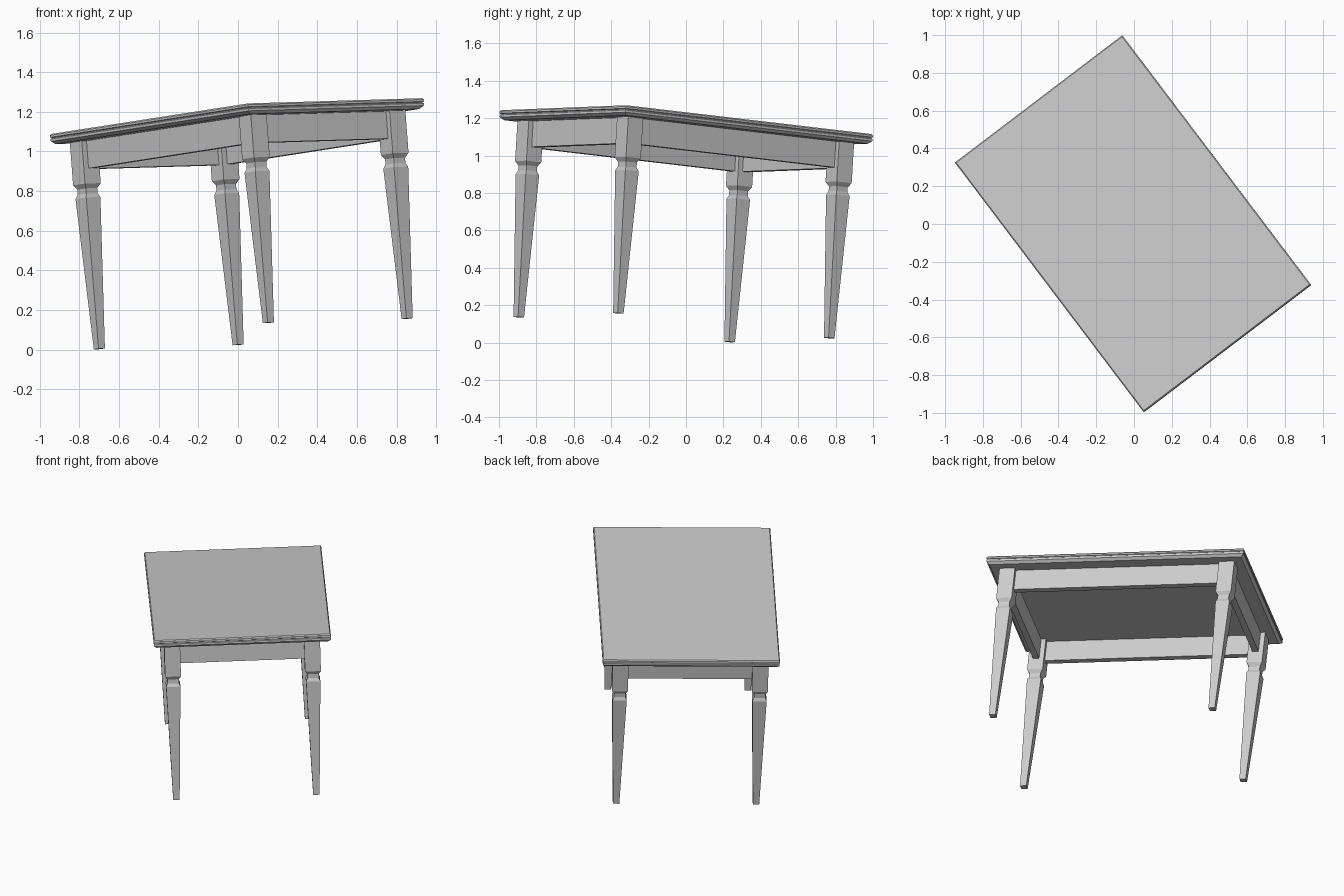
import bpy, bmesh
from mathutils import Vector, Matrix

cube = bpy.data.objects.get("Cube")
if cube:
    bpy.data.objects.remove(cube, do_unlink=True)

# One grey material
grey = bpy.data.materials.new("plain grey")
grey.use_nodes = True
colour = (0.6, 0.6, 0.6, 1)
grey.diffuse_color = colour
grey.node_tree.nodes["Principled BSDF"].inputs["Base Color"].default_value = colour

# Placement: the table is turned and slightly tilted
long_axis = Vector((0.600, -0.793, 0.093)).normalized()
side = Vector((0.797, 0.602, 0.024))
up = long_axis.cross(side).normalized()
side = up.cross(long_axis)
PLACE = Matrix.Translation((0.077, -0.064, 0.08)) @ Matrix((long_axis, side, up)).transposed().to_4x4()

LEG_X, LEG_Y = 0.71, 0.44
BLOCK = 0.05
TOP_X, TOP_Y = 0.832, 0.557
UNDERSIDE, SURFACE = 1.051, 1.104


def stack(name, rings, cx=0, cy=0):
    """Solid through rectangular sections given as (half x, half y, z)."""
    bm = bmesh.new()
    loops = [[bm.verts.new((cx + sx * hx, cy + sy * hy, z))
              for sx, sy in ((-1, -1), (1, -1), (1, 1), (-1, 1))]
             for hx, hy, z in rings]
    bm.faces.new(loops[0][::-1])
    bm.faces.new(loops[-1])
    for a, b in zip(loops, loops[1:]):
        for i in range(4):
            j = (i + 1) % 4
            bm.faces.new((a[i], a[j], b[j], b[i]))
    mesh = bpy.data.meshes.new(name)
    bm.to_mesh(mesh)
    bm.free()
    mesh.materials.append(grey)
    obj = bpy.data.objects.new(name, mesh)
    bpy.context.collection.objects.link(obj)
    obj.matrix_world = PLACE
    return obj


# Tabletop with a moulded edge: (inset, height)
edge = [(0.018, UNDERSIDE), (0.008, 1.060), (0.001, 1.066), (0.001, 1.078),
        (0.005, 1.081), (0.005, 1.084), (0, 1.087), (0, 1.097), (0.006, SURFACE)]
stack("tabletop", [(TOP_X - d, TOP_Y - d, z) for d, z in edge])

# Tapered legs with neck and square block: (half width, height)
leg = [(0.02, 0), (0.045, 0.765), (0.036, 0.785), (0.036, 0.812),
       (BLOCK, 0.835), (BLOCK, UNDERSIDE)]
for sx, end in ((1, "front"), (-1, "back")):
    for sy, flank in ((1, "left"), (-1, "right")):
        stack(f"{end}_{flank}_leg", [(w, w, z) for w, z in leg], sx * LEG_X, sy * LEG_Y)

# Apron boards between the leg blocks
for s, end, flank in ((1, "front", "left"), (-1, "back", "right")):
    stack(f"{end}_apron", [(0.02, LEG_Y - BLOCK, z) for z in (0.912, UNDERSIDE)], s * LEG_X, 0)
    stack(f"{flank}_apron", [(LEG_X - BLOCK, 0.02, z) for z in (0.912, UNDERSIDE)], 0, s * LEG_Y)
